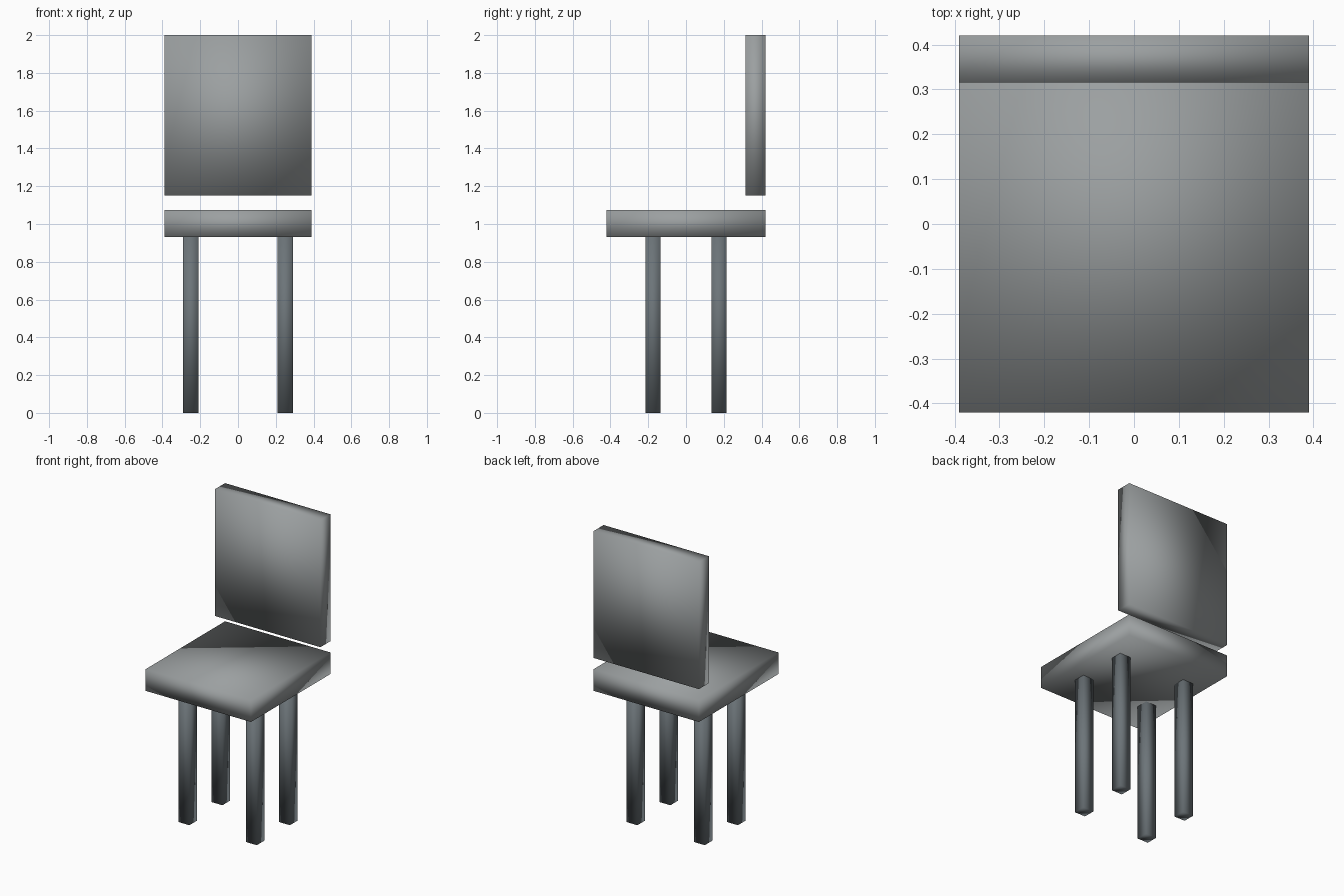
import bpy

default = bpy.data.objects.get("Cube")
if default:
    bpy.data.objects.remove(default, do_unlink=True)


def make_material(name, rgb):
    mat = bpy.data.materials.new(name)
    mat.use_nodes = True
    color = (*rgb, 1.0)
    mat.diffuse_color = color
    mat.node_tree.nodes["Principled BSDF"].inputs["Base Color"].default_value = color
    return mat


def box(name, low, high, mat):
    """Softly shaded box between two opposite corners."""
    center = [(a + b) / 2 for a, b in zip(low, high)]
    bpy.ops.mesh.primitive_cube_add(size=1, location=center)
    obj = bpy.context.object
    obj.name = name
    obj.scale = [b - a for a, b in zip(low, high)]
    bpy.ops.object.transform_apply(location=False, rotation=False, scale=True)
    bpy.ops.object.shade_smooth()
    obj.data.materials.append(mat)
    return obj


panel_grey = make_material("panel grey", (0.33, 0.35, 0.355))
leg_grey = make_material("leg blue grey", (0.15, 0.175, 0.19))

# Seat and the backrest floating above its rear edge
box("seat", (-0.39, -0.42, 0.93), (0.39, 0.42, 1.075), panel_grey)
box("backrest", (-0.39, 0.315, 1.15), (0.39, 0.42, 2.0), panel_grey)

# Four square legs
LEG_HALF = 0.04
for side, x in (("right", -0.25), ("left", 0.25)):
    for end, y in (("front", -0.175), ("back", 0.175)):
        box(f"{end}_{side}_leg",
            (x - LEG_HALF, y - LEG_HALF, 0),
            (x + LEG_HALF, y + LEG_HALF, 0.93), leg_grey)
